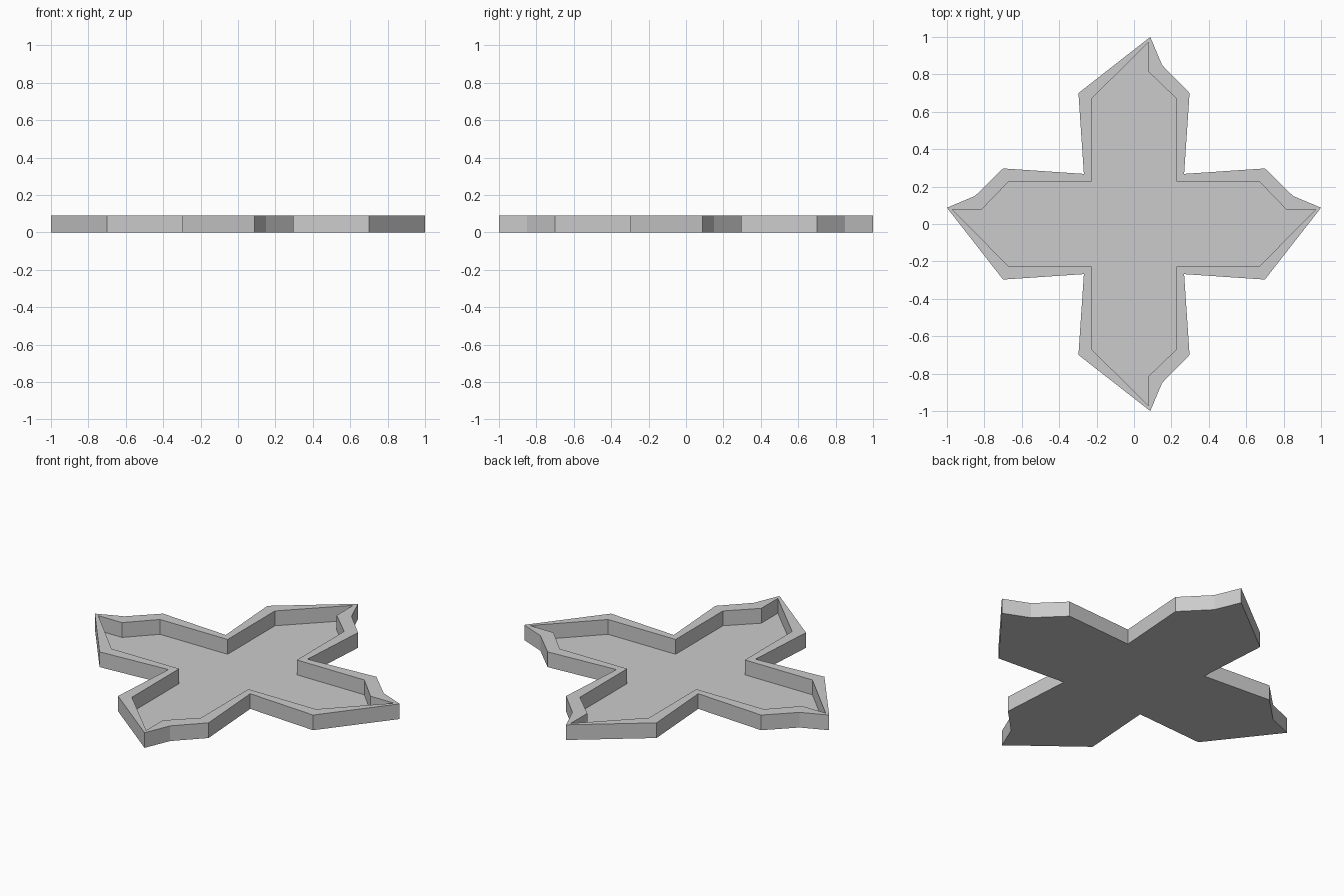
import bpy
import bmesh

if "Cube" in bpy.data.objects:
    bpy.data.objects.remove(bpy.data.objects["Cube"], do_unlink=True)

HEIGHT = 0.09
FLOOR = 0.002


def cross_outline(corner, arm):
    """Four copies of one arm, swapped and mirrored, joined at the inner corners."""
    up = list(arm)
    left = [(-y, x) for x, y in arm]
    down = [(x, -y) for x, y in reversed(arm)]
    right = [(y, x) for x, y in reversed(arm)]
    return ([(corner, corner)] + up + [(-corner, corner)] + left
            + [(-corner, -corner)] + down + [(corner, -corner)] + right)


def bridge(bm, a, b):
    n = len(a)
    for i in range(n):
        j = (i + 1) % n
        bm.faces.new((a[i], a[j], b[j], b[i]))


grey = bpy.data.materials.new("light grey")
grey.use_nodes = True
colour = (0.6, 0.6, 0.6, 1)
grey.diffuse_color = colour
grey.node_tree.nodes["Principled BSDF"].inputs["Base Color"].default_value = colour

# Arm profiles, from the right shoulder over the tip to the left shoulder
outer = cross_outline(0.268, [(0.297, 0.70), (0.15, 0.85), (0.087, 1.0), (-0.297, 0.70)])
inner = cross_outline(0.227, [(0.227, 0.67), (0.077, 0.815), (0.077, 0.97), (-0.227, 0.67)])

# Cross-shaped tray: base, outer wall, flat rim, inner wall, floor
bm = bmesh.new()
loops = [[bm.verts.new((x, y, z)) for x, y in outline]
         for outline, z in ((outer, 0), (outer, HEIGHT), (inner, HEIGHT), (inner, FLOOR))]
for lower, upper in zip(loops, loops[1:]):
    bridge(bm, lower, upper)
bm.faces.new(list(reversed(loops[0])))
bm.faces.new(loops[-1])
bmesh.ops.recalc_face_normals(bm, faces=bm.faces[:])

mesh = bpy.data.meshes.new("cross_tray")
bm.to_mesh(mesh)
bm.free()
mesh.materials.append(grey)
tray = bpy.data.objects.new("cross_tray", mesh)
bpy.context.collection.objects.link(tray)
